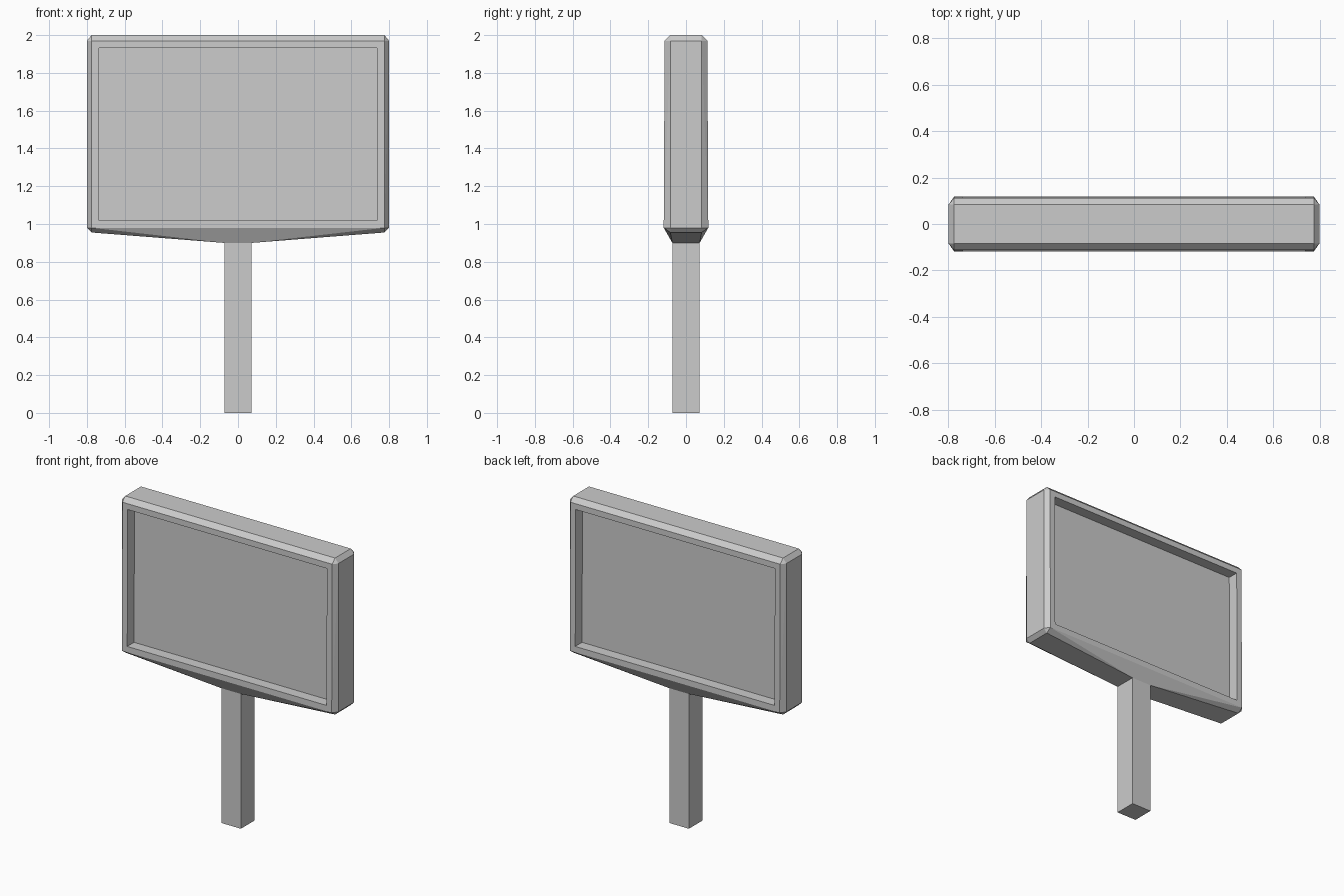
import bpy, bmesh
from mathutils import Vector

if "Cube" in bpy.data.objects:
    bpy.data.objects.remove(bpy.data.objects["Cube"])

POST = 0.072      # half width of the post
NECK_Z = 0.90     # height where the panel meets the post


def finish(name, bm):
    bmesh.ops.recalc_face_normals(bm, faces=bm.faces)
    mesh = bpy.data.meshes.new(name)
    bm.to_mesh(mesh)
    bm.free()
    obj = bpy.data.objects.new(name, mesh)
    bpy.context.collection.objects.link(obj)
    return obj


# Sign panel: chamfered box with an underside tapering to the post
bm = bmesh.new()
points = []
for z_face, z_end, y_face in ((0.98, 0.955, 0.118), (1.97, 2.0, 0.113)):
    points += [(0.80, 0.083, z_face), (0.775, y_face, z_face), (0.775, 0.083, z_end)]
points.append((POST, POST, NECK_Z))
for x, y, z in points:
    for sx in (-1, 1):
        for sy in (-1, 1):
            bm.verts.new((sx * x, sy * y, z))
hull = bmesh.ops.convex_hull(bm, input=bm.verts)
bmesh.ops.dissolve_limit(bm, angle_limit=0.01, verts=bm.verts, edges=bm.edges)
bmesh.ops.recalc_face_normals(bm, faces=bm.faces)

# Recessed display areas on the front and back
for sign in (-1, 1):
    face = max(bm.faces, key=lambda f: f.calc_area() if f.normal.y * sign > 0.9 else 0)
    bmesh.ops.inset_individual(bm, faces=[face], thickness=0.055)
    ext = bmesh.ops.extrude_discrete_faces(bm, faces=[face])
    bmesh.ops.translate(bm, verts=ext["faces"][0].verts, vec=Vector((0, -sign * 0.072, 0)))

# Open the neck where the post joins
cap = [f for f in bm.faces if all(abs(v.co.z - NECK_Z) < 1e-4 for v in f.verts)]
bmesh.ops.delete(bm, geom=cap, context='FACES_ONLY')
finish("sign_panel", bm)

# Square post
bm = bmesh.new()
bmesh.ops.create_cube(bm, size=1)
for v in bm.verts:
    v.co = (v.co.x * 2 * POST, v.co.y * 2 * POST, (v.co.z + 0.5) * NECK_Z)
top = [f for f in bm.faces if f.calc_center_median().z > NECK_Z - 1e-4]
bmesh.ops.delete(bm, geom=top, context='FACES_ONLY')
finish("post", bm)
